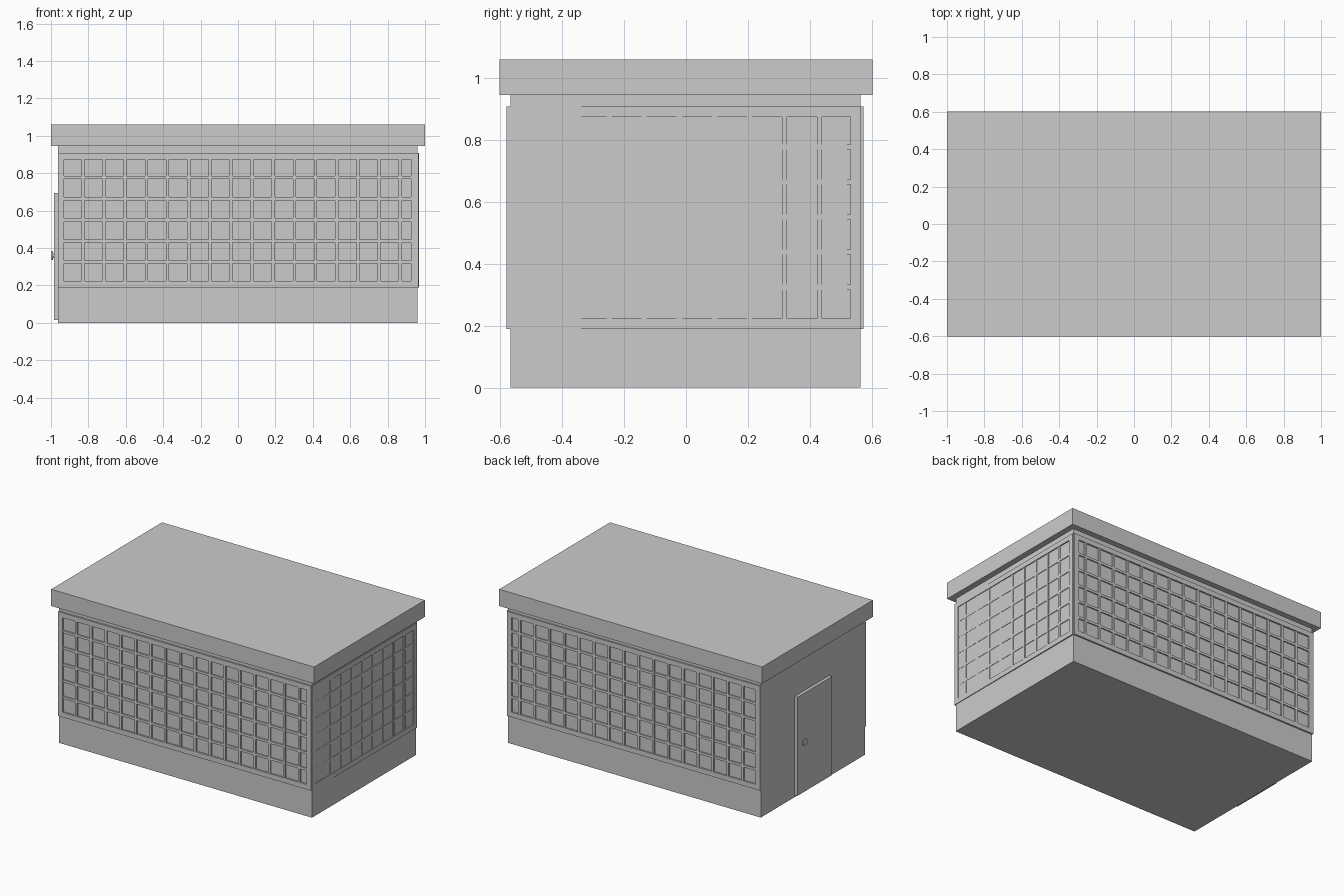
import bpy, bmesh, math
from mathutils import Matrix, Vector

if "Cube" in bpy.data.objects:
    bpy.data.objects.remove(bpy.data.objects["Cube"])


def add_box(bm, lo, hi):
    lo, hi = Vector(lo), Vector(hi)
    m = Matrix.Translation((lo + hi) / 2) @ Matrix.Diagonal((*(hi - lo), 1))
    bmesh.ops.create_cube(bm, size=1, matrix=m)


def finish(bm, name, matrix=None):
    if matrix is not None:
        bm.transform(matrix)
    bmesh.ops.recalc_face_normals(bm, faces=bm.faces)
    mesh = bpy.data.meshes.new(name)
    bm.to_mesh(mesh)
    bm.free()
    obj = bpy.data.objects.new(name, mesh)
    bpy.context.collection.objects.link(obj)
    return obj


def box(name, lo, hi):
    bm = bmesh.new()
    add_box(bm, lo, hi)
    return finish(bm, name)


Z0, Z1, BORDER, BAR, PITCH = 0.19, 0.908, 0.034, 0.017, 0.1131


def lattice(name, width, depth, matrix):
    """Window frame in local x (0..width) and z, standing out along -y."""
    bm = bmesh.new()
    back = 0.008
    # outer frame
    for a, b in ((0, BORDER), (width - BORDER, width)):
        add_box(bm, (a, -depth, Z0), (b, back, Z1))
    for a, b in ((Z0, Z0 + BORDER), (Z1 - BORDER, Z1)):
        add_box(bm, (BORDER, -depth, a), (width - BORDER, back, b))
    # upright bars, leaving a narrow last column
    x = BORDER + 0.1
    while x < width - BORDER - 0.02:
        add_box(bm, (x - BAR / 2, -depth + 0.002, Z0 + BORDER),
                (x + BAR / 2, back, Z1 - BORDER))
        x += PITCH
    # level bars
    for i in range(5):
        z = 0.777 - PITCH * i
        add_box(bm, (BORDER, -depth + 0.003, z - BAR / 2),
                (width - BORDER, back, z + BAR / 2))
    return finish(bm, name, matrix)


# walls and roof
box("walls", (-0.963, -0.567, 0), (0.96, 0.563, 0.947))
box("roof_slab", (-1, -0.602, 0.945), (1, 0.602, 1.06))

# front and back windows
lattice("front_window", 1.923, 0.012, Matrix.Translation((-0.963, -0.567, 0)))
lattice("back_window", 1.923, 0.011,
        Matrix.Translation((-0.963, 0.563, 0)) @ Matrix.Diagonal((1, -1, 1, 1)))

# right window, very slightly tilted, wide columns starting at the back
lattice("right_window", 1.138, 0.008,
        Matrix.Translation((0.96, 0.565, 0))
        @ Matrix.Rotation(math.radians(-0.2), 4, 'Z')
        @ Matrix(((0, -1, 0, 0), (-1, 0, 0, 0), (0, 0, 1, 0), (0, 0, 0, 1))))

# door on the left wall
box("door", (-0.985, -0.18, 0.015), (-0.955, 0.195, 0.693))

# door knob: short stem with a flat disc
bm = bmesh.new()
turn = Matrix.Rotation(math.radians(90), 4, 'Y')
for r, d, x in ((0.014, 0.012, -0.986), (0.024, 0.006, -0.993)):
    bmesh.ops.create_cone(bm, cap_ends=True, segments=24, radius1=r, radius2=r,
                          depth=d, matrix=Matrix.Translation((x, 0.125, 0.36)) @ turn)
knob = finish(bm, "door_knob")
bpy.context.view_layer.objects.active = knob
knob.select_set(True)
bpy.ops.object.shade_smooth_by_angle()
